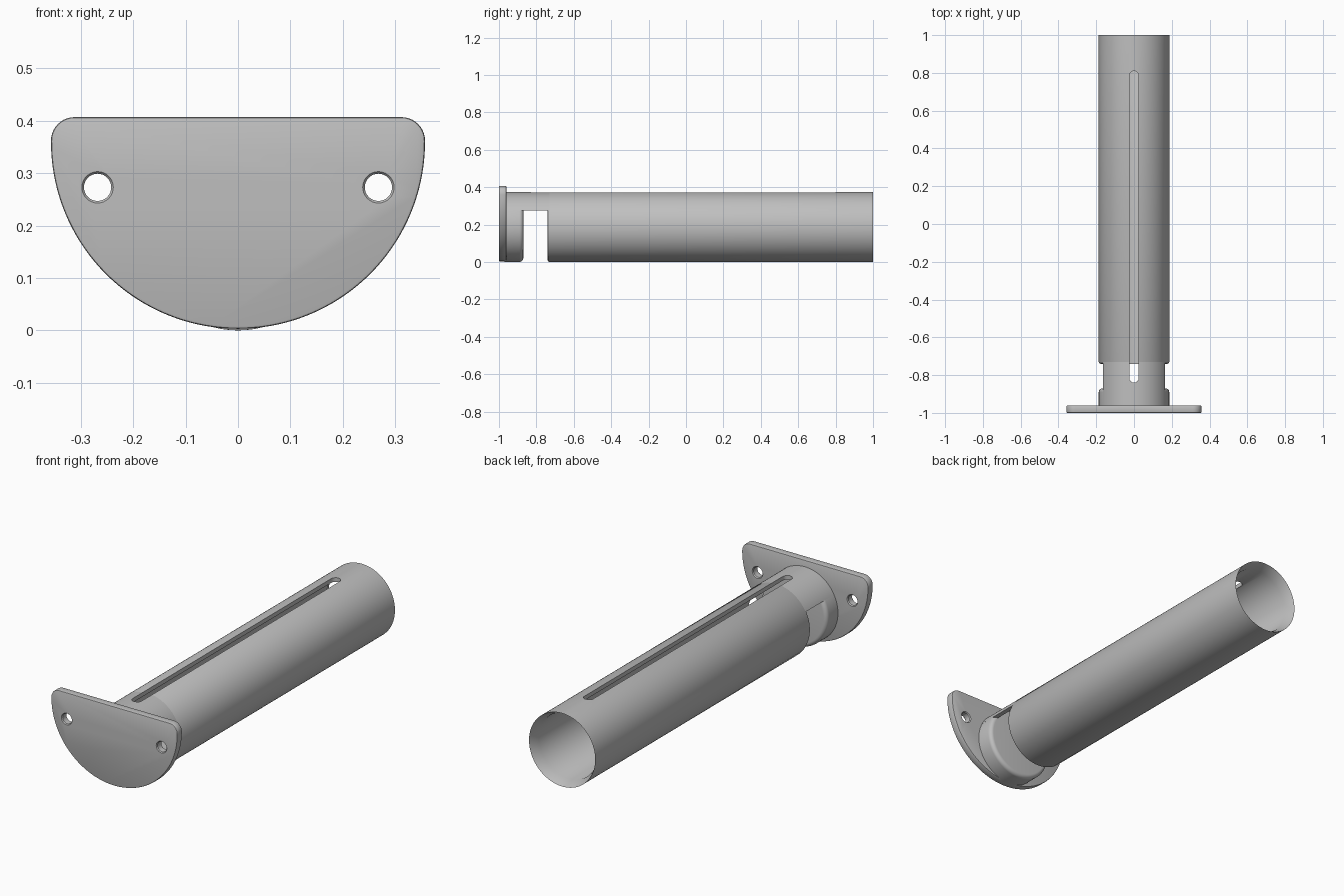
import bpy, bmesh
from math import sin, cos, pi, radians
from mathutils import Vector, Matrix

if "Cube" in bpy.data.objects:
    bpy.data.objects.remove(bpy.data.objects["Cube"], do_unlink=True)

R, INNER = 0.187, 0.166      # tube radii; the axis is at height R
PLATE_BACK = -0.96
NOTCH_FRONT, NOTCH_BACK, NOTCH_TOP = -0.87, -0.74, 0.275

grey = bpy.data.materials.new("plain grey")
grey.use_nodes = True
grey.diffuse_color = (0.52, 0.52, 0.52, 1)
grey.node_tree.nodes["Principled BSDF"].inputs["Base Color"].default_value = (0.52, 0.52, 0.52, 1)


def make_object(name, bm):
    bmesh.ops.recalc_face_normals(bm, faces=bm.faces)
    mesh = bpy.data.meshes.new(name)
    bm.to_mesh(mesh)
    bm.free()
    mesh.materials.append(grey)
    obj = bpy.data.objects.new(name, mesh)
    bpy.context.collection.objects.link(obj)
    return obj


def activate(obj):
    bpy.ops.object.select_all(action='DESELECT')
    obj.select_set(True)
    bpy.context.view_layer.objects.active = obj


def lathe(name, profile, steps=96):
    """Revolve closed (y, radius) profile about the tube axis."""
    bm = bmesh.new()
    verts = [bm.verts.new((r, y, R)) for y, r in profile]
    edges = [bm.edges.new((verts[i - 1], verts[i])) for i in range(len(verts))]
    bmesh.ops.spin(bm, geom=verts + edges, cent=(0, 0, R), axis=(0, 1, 0),
                   angle=2 * pi, steps=steps)
    bmesh.ops.remove_doubles(bm, verts=bm.verts, dist=1e-5)
    loose = [e for e in bm.edges if not e.link_faces]
    bmesh.ops.delete(bm, geom=loose, context='EDGES')
    return make_object(name, bm)


def prism(name, points, offset):
    """Extrude a flat outline along an offset."""
    bm = bmesh.new()
    face = bm.faces.new([bm.verts.new(p) for p in points])
    out = bmesh.ops.extrude_face_region(bm, geom=[face])["geom"]
    bmesh.ops.translate(bm, vec=Vector(offset),
                        verts=[v for v in out if isinstance(v, bmesh.types.BMVert)])
    return make_object(name, bm)


def arc(cx, cy, r, start, end, steps):
    return [(cx + r * cos(radians(start + (end - start) * i / steps)),
             cy + r * sin(radians(start + (end - start) * i / steps)))
            for i in range(steps + 1)]


def boolean(obj, cutter, operation='DIFFERENCE'):
    mod = obj.modifiers.new("cut", 'BOOLEAN')
    mod.object, mod.operation, mod.solver = cutter, operation, 'EXACT'
    activate(obj)
    bpy.ops.object.modifier_apply(modifier=mod.name)


def finish(obj):
    activate(obj)
    bpy.ops.object.shade_smooth_by_angle(angle=radians(30))


# Flange plate: half disc with rounded upper corners and softened edges
outline = arc(0.312, 0.362, 0.045, 90, 0, 10)
outline += arc(0, 0.36, 0.357, 0, -180, 72)
outline += arc(-0.312, 0.362, 0.045, 180, 90, 10)
plate = prism("flange_plate", [(x, -1, z) for x, z in outline], (0, 0.04, 0))
bevel = plate.modifiers.new("soft edge", 'BEVEL')
bevel.width, bevel.segments = 0.005, 2
bevel.limit_method, bevel.angle_limit = 'ANGLE', radians(60)
activate(plate)
bpy.ops.object.modifier_apply(modifier=bevel.name)

# Screw holes, slightly flared at both faces
for side in (-1, 1):
    hole = lathe("hole_cutter", [(-1.01, 0), (-1.01, 0.03), (-1, 0.03), (-0.995, 0.026),
                                 (-0.965, 0.026), (-0.96, 0.03), (-0.95, 0.03), (-0.95, 0)], 32)
    hole.data.transform(Matrix.Translation((side * 0.268, 0, 0.273 - R)))
    boolean(plate, hole)
    bpy.data.objects.remove(hole, do_unlink=True)

# Main tube with a tapered open end
tube = lathe("main_tube", [(NOTCH_BACK, INNER), (NOTCH_BACK, R - 0.01),
                           (NOTCH_BACK + 0.003, R - 0.003), (NOTCH_BACK + 0.01, R),
                           (1, R), (0.95, INNER)])

# Solid collar with a rounded rim, behind the plate
rim = arc(NOTCH_FRONT - 0.02, R - 0.0203, 0.02, 90, 0, 6)
collar = lathe("collar", [(PLATE_BACK - 0.01, 0), (PLATE_BACK - 0.01, R - 0.0003)]
               + rim + [(NOTCH_FRONT, 0)])

# Bridge above the notch, joining collar and tube
bridge = lathe("notch_bridge", [(PLATE_BACK - 0.01, INNER + 0.0003), (PLATE_BACK - 0.01, R - 0.0001),
                                (NOTCH_BACK + 0.012, R - 0.0001), (NOTCH_BACK + 0.012, INNER + 0.0003)])
keep = prism("bridge_cutter", [(-0.3, -1.1, NOTCH_TOP), (0.3, -1.1, NOTCH_TOP),
                               (0.3, -0.5, NOTCH_TOP), (-0.3, -0.5, NOTCH_TOP)], (0, 0, 0.3))
boolean(bridge, keep, 'INTERSECT')
bpy.data.objects.remove(keep, do_unlink=True)

# Long round-ended slot along the top
ends = arc(0, 0.785, 0.025, 0, 180, 12) + arc(0, -0.815, 0.025, 180, 360, 12)
slot = prism("slot_cutter", [(x, y, 0.25) for x, y in ends], (0, 0, 0.2))
for part in (tube, bridge):
    boolean(part, slot)
bpy.data.objects.remove(slot, do_unlink=True)

for part in (plate, tube, collar, bridge):
    finish(part)
